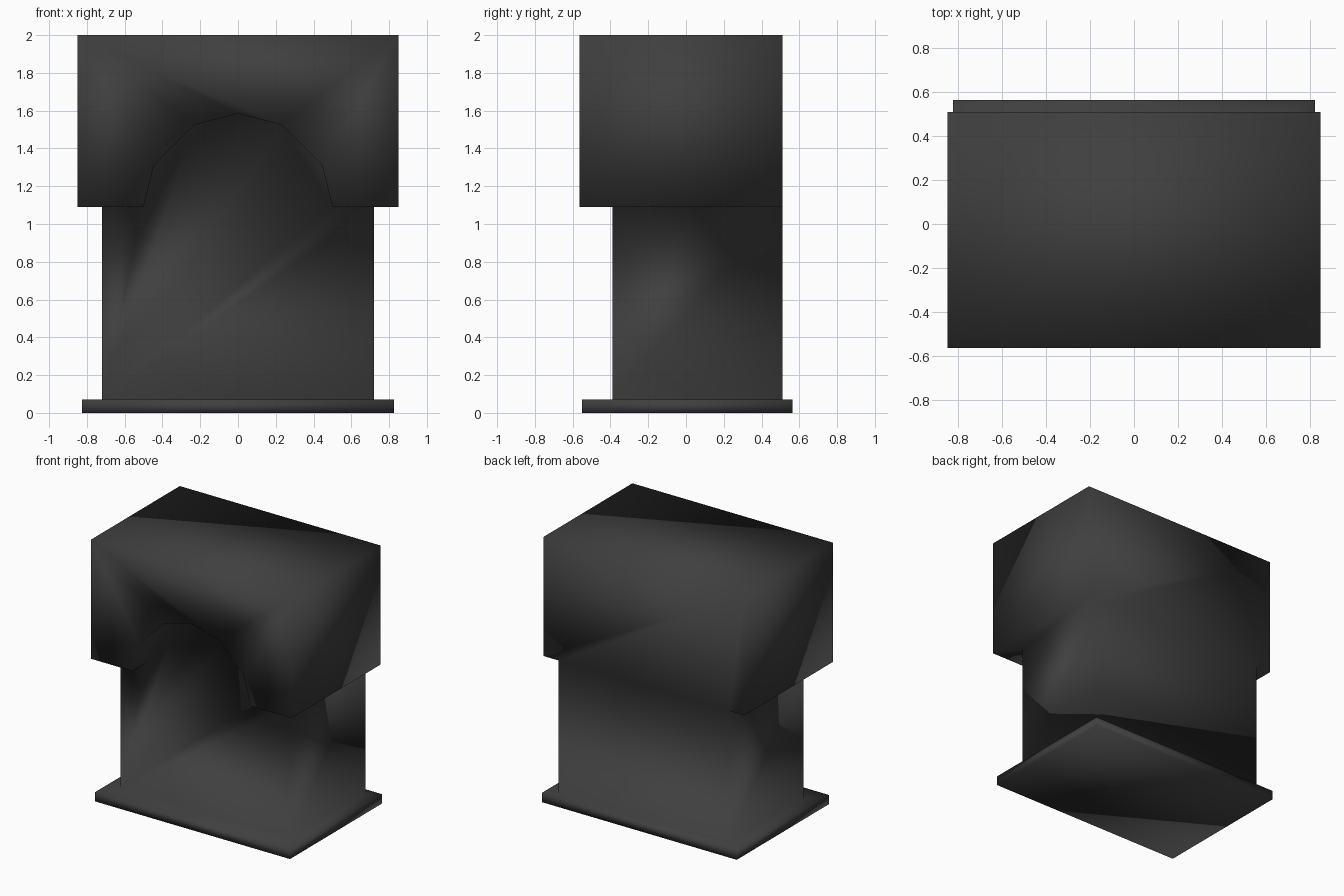
import bpy, bmesh

if "Cube" in bpy.data.objects:
    bpy.data.objects.remove(bpy.data.objects["Cube"], do_unlink=True)

charcoal = bpy.data.materials.new("charcoal")
charcoal.use_nodes = True
colour = (0.05, 0.05, 0.05, 1)
charcoal.diffuse_color = colour
charcoal.node_tree.nodes["Principled BSDF"].inputs["Base Color"].default_value = colour


def ring(w, front, back, z):
    """Rectangle of four corners, starting front right."""
    return [(-w, front, z), (w, front, z), (w, back, z), (-w, back, z)]


def make_object(name, faces):
    """Weld a list of outlines into one smooth mesh."""
    bm = bmesh.new()
    for outline in faces:
        bm.faces.new([bm.verts.new(p) for p in outline])
    bmesh.ops.remove_doubles(bm, verts=bm.verts, dist=0.0005)
    bmesh.ops.recalc_face_normals(bm, faces=bm.faces)
    for f in bm.faces:
        f.smooth = True
    mesh = bpy.data.meshes.new(name)
    bm.to_mesh(mesh)
    bm.free()
    mesh.materials.append(charcoal)
    bpy.context.collection.objects.link(bpy.data.objects.new(name, mesh))


def bridge(a, b, closed=True):
    """Quads between two matching outlines."""
    n = len(a)
    return [[a[i], a[(i + 1) % n], b[(i + 1) % n], b[i]]
            for i in range(n if closed else n - 1)]


# Main levels and depths
slab, eave, top = 0.07, 1.09, 2.0
lip, wall, rear = -0.565, -0.39, 0.51
body_w, hood_w = 0.72, 0.85

# Hearth slab
slab_low = ring(0.825, -0.55, 0.565, 0)
slab_top = ring(0.825, -0.55, 0.565, slab)
body_low = ring(body_w, wall, rear, slab)
body_top = ring(body_w, wall, rear, eave)
faces = [slab_low] + bridge(slab_low, slab_top) + bridge(slab_top, body_low)

# Arch outline, mirrored about the middle
half = [(-0.5, eave), (-0.445, 1.31), (-0.23, 1.525)]
arch = half + [(0, 1.585)] + [(-x, z) for x, z in reversed(half)]
arch_front = [(x, lip, z) for x, z in arch]
arch_back = [(x, wall, z) for x, z in arch]

# Body walls, with the front wall rising into the arch
faces += bridge(body_low, body_top)[1:]
faces.append([body_low[1], body_low[0], body_top[0]] + arch_back + [body_top[1]])

# Hood: arch underside, front, sides, back and top
hood_low = ring(hood_w, lip, rear, eave)
hood_top = ring(hood_w, lip, rear, top)
faces += bridge(arch_front, arch_back, closed=False)
faces.append([hood_top[1], hood_top[0], hood_low[0]] + arch_front + [hood_low[1]])
hood_sides = bridge(hood_low, hood_top)
faces += [hood_sides[1], hood_sides[3], hood_top]
faces.append([hood_low[3], body_top[3], body_top[2], hood_low[2], hood_top[2], hood_top[3]])

# Undersides of the hood to left and right of the body
for front, back, end in ((0, 3, 0), (1, 2, -1)):
    faces.append([arch_front[end], hood_low[front], hood_low[back],
                  body_top[back], body_top[front], arch_back[end]])

make_object("hooded_fireplace", faces)
